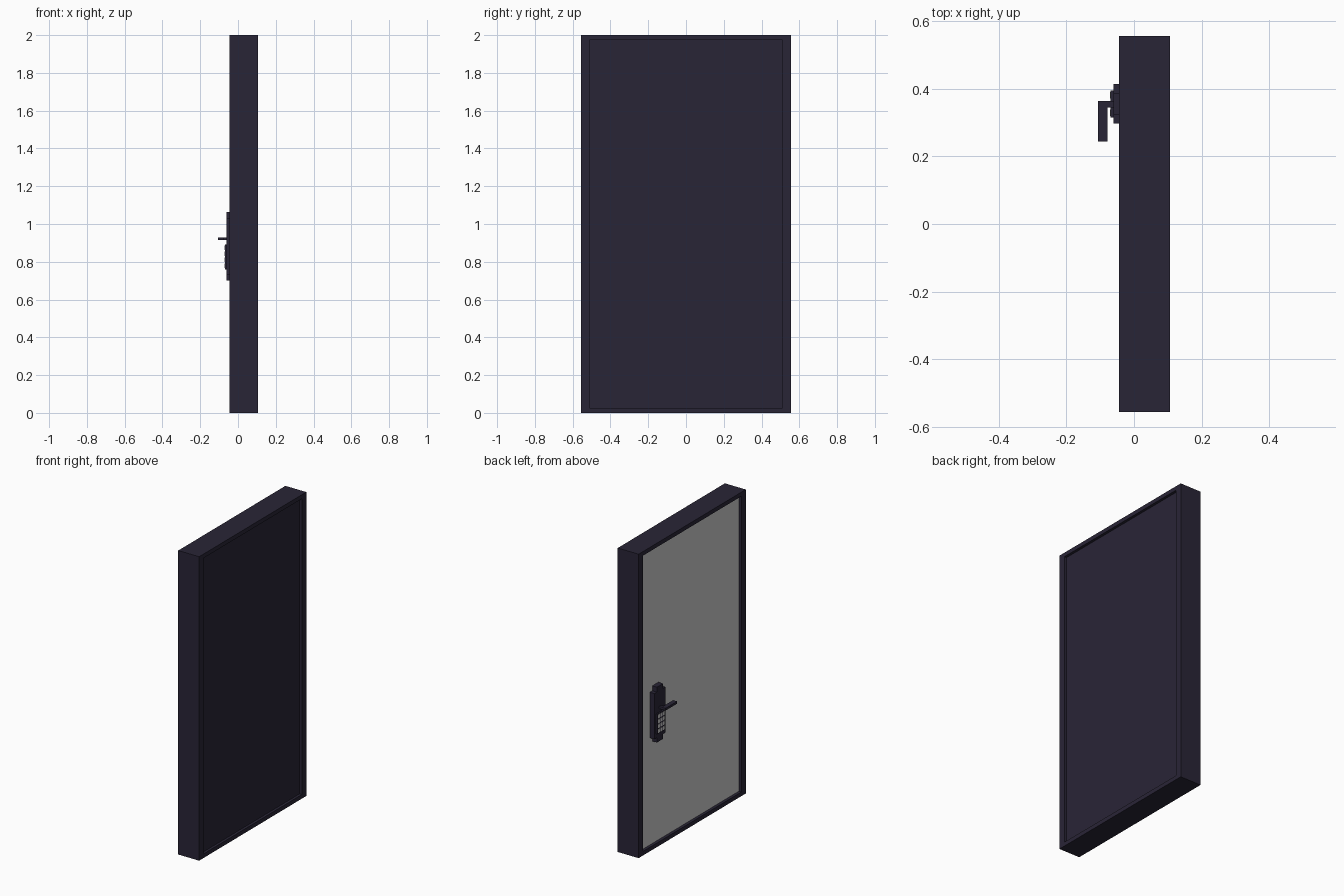
import bpy
import bmesh

if "Cube" in bpy.data.objects:
    bpy.data.objects.remove(bpy.data.objects["Cube"])

dark = bpy.data.materials.new("dark_metal")
dark.diffuse_color = (0.022, 0.018, 0.037, 1)
dark.use_nodes = True
dark.node_tree.nodes["Principled BSDF"].inputs["Base Color"].default_value = dark.diffuse_color


def add_object(name, bm, material=None):
    bmesh.ops.recalc_face_normals(bm, faces=bm.faces)
    mesh = bpy.data.meshes.new(name)
    bm.to_mesh(mesh)
    bm.free()
    if material:
        mesh.materials.append(material)
    obj = bpy.data.objects.new(name, mesh)
    bpy.context.collection.objects.link(obj)
    return obj


def box(name, x, y, z, material=None):
    """Box from (min, max) ranges."""
    bm = bmesh.new()
    bmesh.ops.create_cube(bm, size=1)
    for v in bm.verts:
        v.co = [r[0] if c < 0 else r[1] for c, r in zip(v.co, (x, y, z))]
    return add_object(name, bm, material)


def prism(name, points, axis, lo, hi, material=None):
    """Extrude a 2D outline along x (points are y, z) or z (points are x, y)."""
    bm = bmesh.new()
    place = (lambda p: (lo, *p)) if axis == 0 else (lambda p: (*p, lo))
    face = bm.faces.new([bm.verts.new(place(p)) for p in points])
    result = bmesh.ops.extrude_face_region(bm, geom=[face])
    for v in result["geom"]:
        if isinstance(v, bmesh.types.BMVert):
            v.co[axis] = hi
    return add_object(name, bm, material)


def ring_frame(name, x, half_width, height, side, rail, material):
    """Rectangular frame with a clear opening."""
    bm = bmesh.new()

    def loop(px, hw, z0, z1):
        return [bm.verts.new((px, y, z)) for y, z in
                ((-hw, z0), (hw, z0), (hw, z1), (-hw, z1))]
    outer = [loop(px, half_width, 0, height) for px in x]
    inner = [loop(px, half_width - side, rail, height - rail) for px in x]
    loops = [outer[0], outer[1], inner[1], inner[0]]
    for a, b in zip(loops, loops[1:] + loops[:1]):
        for i in range(4):
            j = (i + 1) % 4
            bm.faces.new((a[i], a[j], b[j], b[i]))
    return add_object(name, bm, material)


# Frame and the two skins of the door leaf
HALF, SIDE, RAIL = 0.557, 0.045, 0.027
ring_frame("door_frame", (-0.045, 0.107), HALF, 2.0, SIDE, RAIL, dark)
leaf_y = (-HALF + SIDE, HALF - SIDE)
leaf_z = (RAIL, 2.0 - RAIL)
box("door_panel_outside", (-0.026, 0.03), leaf_y, leaf_z)
box("door_panel_inside", (0.03, 0.09), leaf_y, leaf_z, dark)

# Lock plate with stepped ends
yc, zc = 0.356, 0.882
w, n, h, s = 0.058, 0.032, 0.182, 0.15
half = [(w, -s), (w, s), (n, s), (n, h)]
outline = [(n, -h), (n, -s)] + half
outline += [(-a, b) for a, b in reversed(outline)]
prism("lock_plate", [(yc + a, zc + b) for a, b in outline], 0, -0.026, -0.06, dark)

# Keypad with a grid of buttons
box("keypad", (-0.069, -0.06), (0.315, 0.396), (0.76, 0.892), dark)
for row in range(4):
    for col in range(3):
        y = 0.3555 + (col - 1) * 0.026
        z = 0.826 + (row - 1.5) * 0.032
        box("keypad_button", (-0.071, -0.069), (y - 0.0095, y + 0.0095),
            (z - 0.012, z + 0.012))

# L-shaped lever handle
lever = [(-0.06, 0.345), (-0.078, 0.345), (-0.078, 0.245),
         (-0.107, 0.245), (-0.107, 0.365), (-0.06, 0.365)]
prism("lever_handle", lever, 2, 0.914, 0.929, dark)
